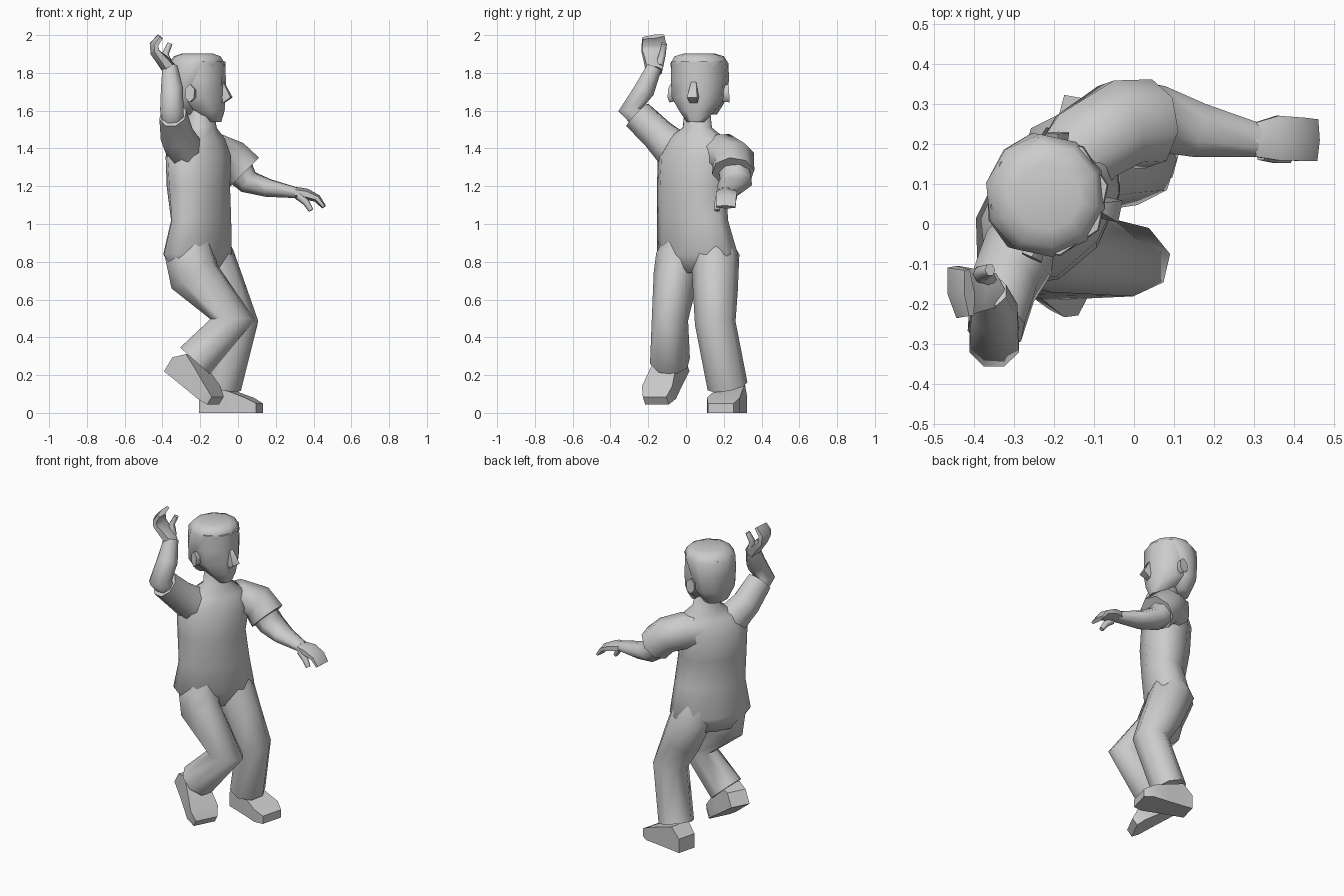
import bpy, bmesh
from math import cos, sin, pi, radians
from mathutils import Vector, Matrix


def finish(name, bm, angle):
    bmesh.ops.recalc_face_normals(bm, faces=bm.faces)
    me = bpy.data.meshes.new(name)
    bm.to_mesh(me)
    bm.free()
    ob = bpy.data.objects.new(name, me)
    bpy.context.collection.objects.link(ob)
    bpy.ops.object.select_all(action='DESELECT')
    ob.select_set(True)
    bpy.context.view_layer.objects.active = ob
    bpy.ops.object.shade_smooth_by_angle(angle=radians(angle))
    return ob


def loft(name, rings, side, n=8, normal=None, matrix=None, angle=65):
    """Skin polygon rings (centre, half width along side, half depth)."""
    pts = [Vector(r[0]) for r in rings]
    bm, loops, last = bmesh.new(), [], len(pts) - 1
    for i, (_, ru, rv) in enumerate(rings):
        a = (pts[i] - pts[i - 1]).normalized() if i > 0 else Vector()
        b = (pts[i + 1] - pts[i]).normalized() if i < last else Vector()
        t = Vector(normal) if normal else (a + b).normalized()
        u = Vector(side)
        u = (u - t * u.dot(t)).normalized()
        v = t.cross(u)
        k = 1 / cos(pi / n)
        loops.append([bm.verts.new(pts[i] + u * ru * k * cos((j + .5) * 2 * pi / n)
                                   + v * rv * k * sin((j + .5) * 2 * pi / n)) for j in range(n)])
    for lo, hi in zip(loops, loops[1:]):
        for j in range(n):
            bm.faces.new((lo[j], lo[(j + 1) % n], hi[(j + 1) % n], hi[j]))
    bm.faces.new(loops[0])
    bm.faces.new(loops[-1])
    if matrix:
        bm.transform(matrix)
    return finish(name, bm, angle)


def yaw_side(deg):
    return (-sin(radians(deg)), cos(radians(deg)), 0)


UP = (0, 0, 1)

# Torso with pelvis and neck, turned toward the front right
loft("torso", [((-.215, .06, .74), .16, .1), ((-.215, .06, .84), .235, .137),
               ((-.195, .035, 1.02), .205, .122), ((-.21, .03, 1.2), .195, .14),
               ((-.21, .045, 1.36), .21, .14), ((-.2, .055, 1.45), .17, .1),
               ((-.19, .06, 1.51), .08, .07), ((-.2, .06, 1.64), .06, .065)],
     yaw_side(-37), n=10, normal=UP, angle=80)

# Head, built facing +x around its own axis
head = Matrix.Translation((-.215, .07, 0)) @ Matrix.Rotation(radians(-12), 4, 'Z')
loft("head", [((.085, 0, 1.54), .045, .04), ((.055, 0, 1.6), .09, .085),
              ((.01, 0, 1.67), .135, .13), ((.005, 0, 1.76), .14, .137),
              ((.002, 0, 1.86), .138, .137)],
     (0, 1, 0), normal=UP, matrix=head)
loft("hair", [((-.06, 0, 1.58), .08, .055), ((-.055, 0, 1.66), .13, .09),
              ((-.035, 0, 1.76), .146, .115), ((-.006, 0, 1.85), .147, .145),
              ((0, 0, 1.888), .125, .12), ((0, 0, 1.902), .08, .08)],
     (0, 1, 0), n=10, normal=UP, matrix=head)
loft("nose", [((.13, 0, 1.76), .012, .008), ((.145, 0, 1.67), .028, .04),
              ((.13, 0, 1.64), .02, .012)],
     (0, 1, 0), n=4, normal=UP, matrix=head)
for label, s in (("left", 1), ("right", -1)):
    loft(label + "_ear", [((0, s * .125, 1.69), .022, .035), ((-.008, s * .16, 1.692), .027, .042)],
         (1, 0, 0), n=6, matrix=head)

# Left arm reaching forward
loft("left_sleeve", [((-.2, .09, 1.36), .09, .1), ((-.12, .195, 1.375), .105, .1),
                     ((-.035, .25, 1.345), .108, .098), ((.035, .25, 1.275), .105, .1)],
     (-.35, 1, 0), angle=75)
loft("left_forearm", [((0, .255, 1.29), .08, .08), ((.055, .265, 1.222), .083, .06),
                      ((.16, .235, 1.19), .068, .047), ((.31, .21, 1.165), .042, .028)],
     (.2, 1, 0))
loft("left_hand", [((.3, .21, 1.167), .042, .026), ((.36, .215, 1.158), .056, .026),
                   ((.42, .212, 1.135), .054, .018), ((.455, .21, 1.09), .052, .011)],
     (0, 1, 0), n=6)
loft("left_thumb", [((.32, .18, 1.15), .02, .02), ((.36, .17, 1.115), .018, .016),
                    ((.387, .165, 1.072), .013, .012)], (0, 1, 0), n=6)

# Right arm raised
loft("right_sleeve", [((-.22, .02, 1.32), .07, .1), ((-.29, -.075, 1.405), .09, .1),
                      ((-.325, -.15, 1.475), .082, .085), ((-.345, -.258, 1.578), .068, .08)],
     (1, -.2, 0), angle=75)
loft("right_forearm", [((-.345, -.22, 1.54), .055, .06), ((-.35, -.295, 1.605), .062, .062),
                       ((-.35, -.22, 1.71), .058, .055), ((-.36, -.168, 1.83), .04, .04)],
     (1, 0, 0))
loft("right_hand", [((-.355, -.168, 1.81), .042, .035), ((-.395, -.168, 1.86), .052, .03),
                    ((-.44, -.17, 1.91), .064, .022), ((-.445, -.17, 1.95), .064, .02),
                    ((-.412, -.172, 1.992), .058, .014)],
     (-.2, 1, 0), n=6)
loft("right_thumb", [((-.365, -.14, 1.84), .02, .02), ((-.385, -.125, 1.9), .018, .016),
                     ((-.36, -.115, 1.955), .014, .012)], (0, 1, 0), n=6)

# Trouser legs, starting inside the pelvis
loft("left_leg", [((-.17, .125, .98), .06, .07), ((-.155, .155, .83), .118, .125),
                  ((-.08, .155, .65), .11, .115), ((0, .155, .475), .1, .1),
                  ((-.085, .22, .14), .1, .095)],
     yaw_side(-18))
loft("right_leg", [((-.235, -.02, .98), .06, .07), ((-.255, -.04, .83), .11, .125),
                   ((-.23, -.055, .72), .108, .13), ((-.028, -.085, .495), .088, .113),
                   ((-.228, -.085, .275), .1, .1)],
     yaw_side(-13))


# Shoes: heel at the local origin, toe along +x
def shoe(name, heel, yaw, pitch):
    m = (Matrix.Translation(heel) @ Matrix.Rotation(radians(yaw), 4, 'Z')
         @ Matrix.Rotation(radians(pitch), 4, 'Y'))
    prof = [(0, .06, .09), (.06, .065, .15), (.15, .075, .12), (.26, .09, .08), (.315, .07, .05)]
    loft(name, [((x, 0, h / 2), w, h / 2) for x, w, h in prof],
         (0, 1, 0), n=4, normal=(1, 0, 0), matrix=m, angle=40)


shoe("left_shoe", (-.19, .265, 0), -15, 0)
shoe("right_shoe", (-.365, -.035, .22), -27, 34)
